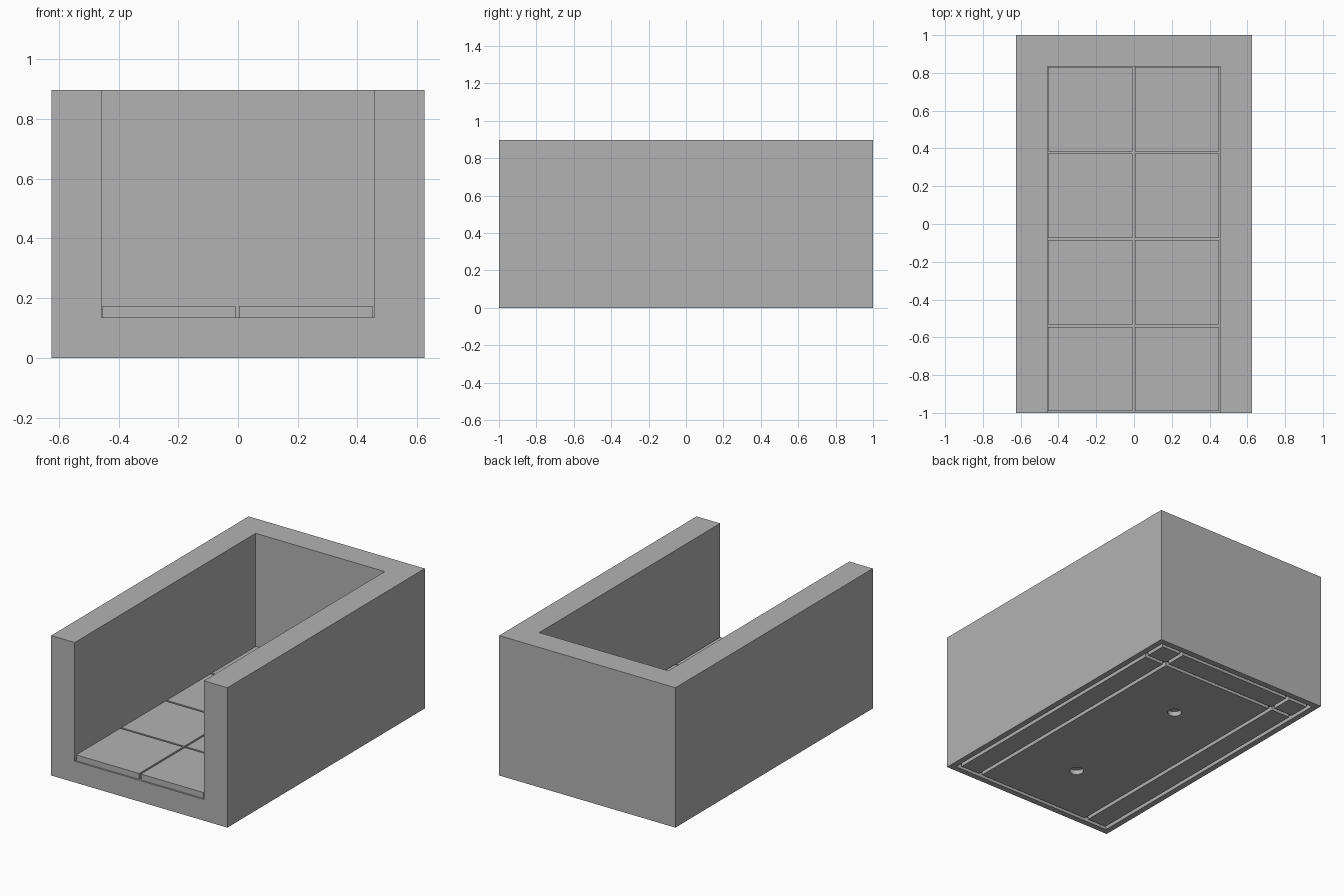
import bpy

default = bpy.data.objects.get("Cube")
if default:
    bpy.data.objects.remove(default, do_unlink=True)

grey = bpy.data.materials.new("concrete grey")
grey.use_nodes = True
colour = (0.45, 0.45, 0.45, 1)
grey.diffuse_color = colour
grey.node_tree.nodes["Principled BSDF"].inputs["Base Color"].default_value = colour

HALF_X, HALF_Y, HEIGHT = 0.625, 1.0, 0.897
INNER_X, INNER_Y, FLOOR = 0.458, 0.833, 0.136


def box(name, x0, x1, y0, y1, z0, z1):
    """Box between two corners."""
    bpy.ops.mesh.primitive_cube_add(size=1)
    ob = bpy.context.object
    ob.name = name
    for v in ob.data.vertices:
        v.co = (x1 if v.co.x > 0 else x0,
                y1 if v.co.y > 0 else y0,
                z1 if v.co.z > 0 else z0)
    ob.data.materials.append(grey)
    return ob


def cut(target, cutter):
    """Subtract the cutter from the target and discard it."""
    mod = target.modifiers.new("cut", "BOOLEAN")
    mod.operation = "DIFFERENCE"
    mod.solver = "EXACT"
    mod.object = cutter
    bpy.context.view_layer.objects.active = target
    bpy.ops.object.modifier_apply(modifier=mod.name)
    bpy.data.objects.remove(cutter, do_unlink=True)


# Walled shell, open at the front and the top
shell = box("shell", -HALF_X, HALF_X, -HALF_Y, HALF_Y, 0, HEIGHT)
cut(shell, box("cavity", -INNER_X, INNER_X, -2, INNER_Y, FLOOR, 2))

# Shallow grooves in the underside: outer rectangle plus inner wall lines
W, DEPTH = 0.024, 0.03
OUT, INN = 0.038, 0.198
gx, gy = HALF_X - OUT, HALF_Y - OUT
for side in (-1, 1):
    for inset in (OUT, INN):
        c = side * (HALF_X - inset - W / 2)
        cut(shell, box("groove", c - W / 2, c + W / 2, -gy, gy, -0.1, DEPTH))
for c in (-gy + W / 2, gy - W / 2, HALF_Y - INN - W / 2):
    cut(shell, box("groove", -gx, gx, c - W / 2, c + W / 2, -0.1, DEPTH))

# Two round sockets in the underside
for y in (-0.537, 0.378):
    bpy.ops.mesh.primitive_cylinder_add(vertices=32, radius=0.042, depth=0.2,
                                        location=(0, y, DEPTH - 0.1))
    cut(shell, bpy.context.object)

# Floor tiles, two across and four deep
TILE, PITCH = 0.446, 0.458
for i in range(2):
    for j in range(4):
        x, y = -0.454 + i * PITCH, -0.99 + j * PITCH
        box(f"floor_tile_{i + 1}_{j + 1}", x, x + TILE, y, y + TILE, FLOOR, 0.174)
